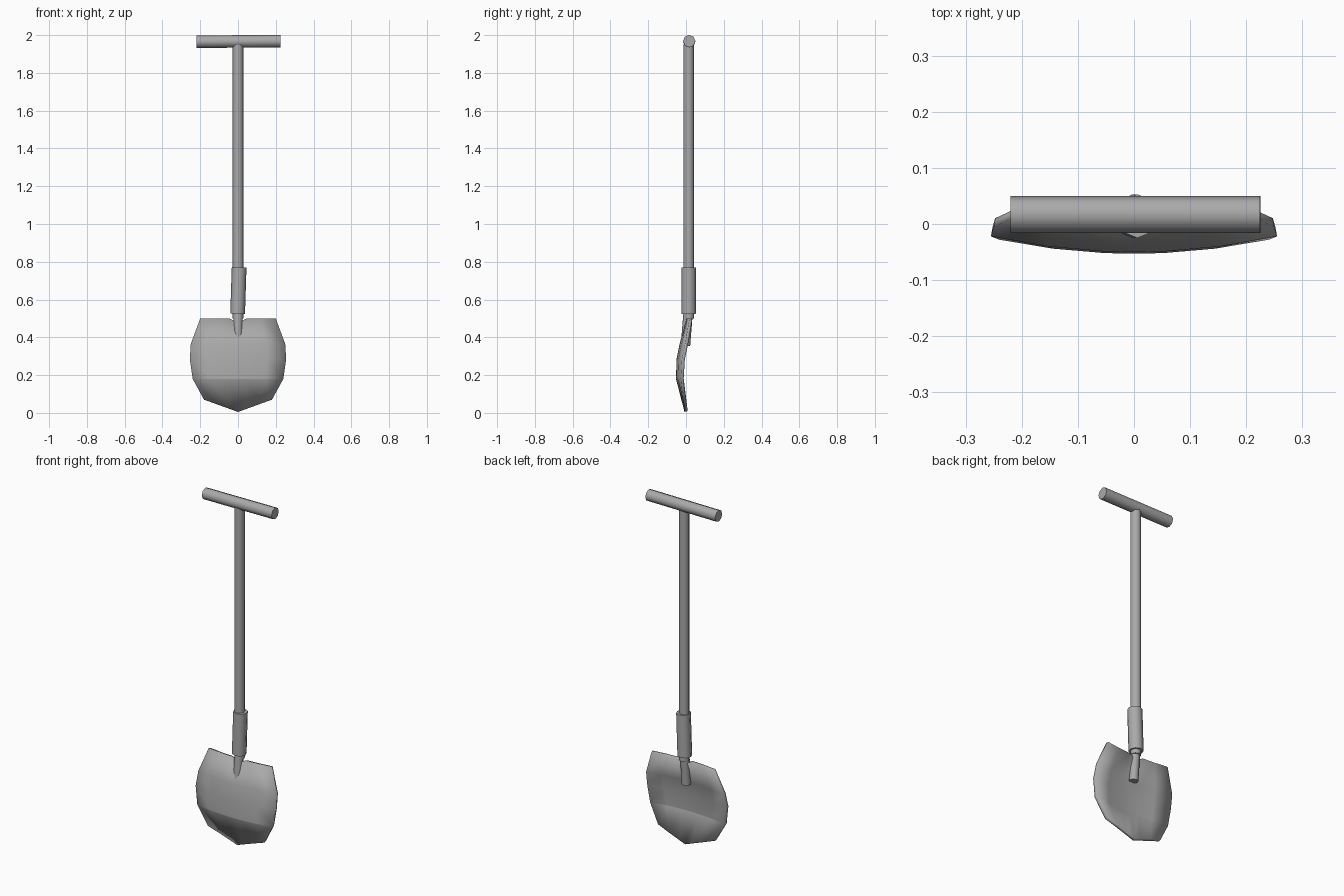
import bpy
import bmesh
import math
from mathutils import Vector

cube = bpy.data.objects.get("Cube")
if cube:
    bpy.data.objects.remove(cube, do_unlink=True)

steel = bpy.data.materials.new("grey steel")
steel.use_nodes = True
GREY = (0.4, 0.4, 0.4, 1)
steel.diffuse_color = GREY
steel.node_tree.nodes["Principled BSDF"].inputs["Base Color"].default_value = GREY


def smooth(obj, degrees):
    bpy.ops.object.select_all(action="DESELECT")
    obj.select_set(True)
    bpy.context.view_layer.objects.active = obj
    bpy.ops.object.shade_smooth_by_angle(angle=math.radians(degrees))


def rod(name, start, end, radius, sides=8):
    """Closed prism running from start to end."""
    start, end = Vector(start), Vector(end)
    axis = end - start
    bpy.ops.mesh.primitive_cylinder_add(
        vertices=sides, radius=radius, depth=axis.length, location=(start + end) / 2)
    obj = bpy.context.object
    obj.name = name
    obj.rotation_euler = axis.to_track_quat("Z", "Y").to_euler()
    obj.data.materials.append(steel)
    smooth(obj, 50)
    return obj


# Handle, shaft, socket and the bent shank behind the blade
rod("grip_bar", (-0.22, 0.017, 1.965), (0.225, 0.017, 1.968), 0.033)
rod("shaft", (0, 0.014, 0.5), (0, 0.014, 1.95), 0.028)
rod("socket", (-0.002, 0.014, 0.525), (0.006, 0.014, 0.77), 0.039)
rod("shank", (0, 0.012, 0.54), (0, -0.003, 0.355), 0.025)

# Blade: rows of (half width, edge z, centre z, edge y, centre y)
rows = [
    (0.20, 0.50, 0.475, 0.018, 0.002),
    (0.25, 0.365, 0.365, -0.005, -0.034),
    (0.255, 0.285, 0.285, -0.022, -0.050),
    (0.24, 0.18, 0.18, -0.028, -0.053),
    (0.18, 0.07, 0.005, -0.016, -0.008),
]
columns = (-1, -0.6, -0.22, 0, 0.22, 0.6, 1)
bm = bmesh.new()
grid = []
for i, (half, edge_z, mid_z, edge_y, mid_y) in enumerate(rows):
    line = []
    for c in columns:
        t = abs(c)
        # The top row has a narrow notch, the bottom row a broad point
        zt = min(1, t / 0.22) if i == 0 else t
        z = mid_z + (edge_z - mid_z) * zt
        y = mid_y + (edge_y - mid_y) * t ** 2
        line.append(bm.verts.new((half * c, y, z)))
    grid.append(line)
for upper, lower in zip(grid, grid[1:]):
    for k in range(len(columns) - 1):
        bm.faces.new((upper[k], lower[k], lower[k + 1], upper[k + 1]))
mesh = bpy.data.meshes.new("blade")
bm.to_mesh(mesh)
bm.free()
blade = bpy.data.objects.new("blade", mesh)
bpy.context.collection.objects.link(blade)
mesh.materials.append(steel)
smooth(blade, 12)
solid = blade.modifiers.new("thickness", "SOLIDIFY")
solid.thickness = 0.016
solid.offset = -1
